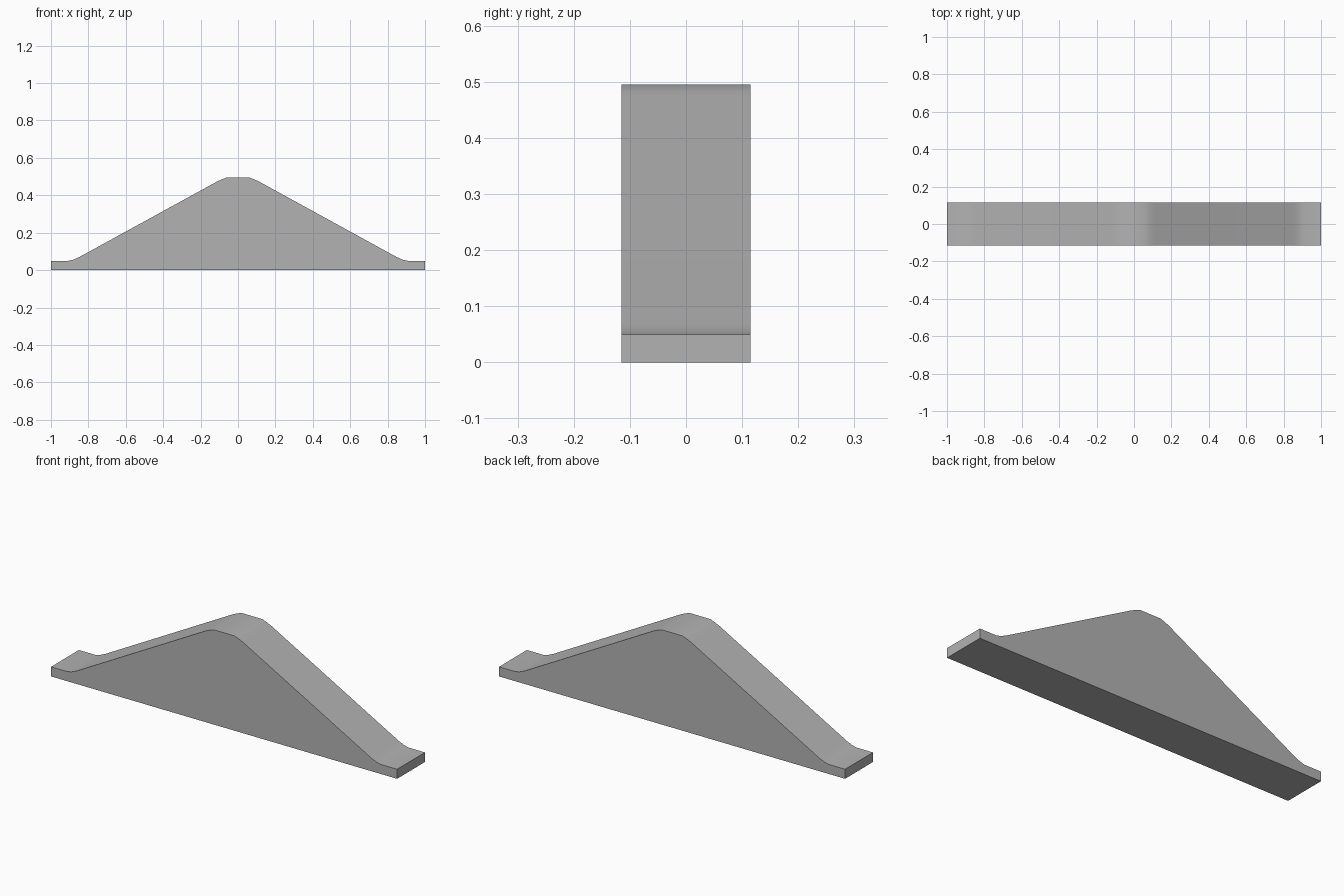
import bpy, bmesh
from math import radians

cube = bpy.data.objects.get("Cube")
if cube:
    bpy.data.objects.remove(cube, do_unlink=True)

HALF_DEPTH = 0.115

grey = bpy.data.materials.new("mid_grey")
grey.use_nodes = True
colour = (0.45, 0.45, 0.45, 1)
grey.diffuse_color = colour
grey.node_tree.nodes["Principled BSDF"].inputs["Base Color"].default_value = colour

# Right half of the outline, from the foot up to the flat crest
half = [(1, 0), (1, 0.05), (0.905, 0.05), (0.88, 0.056), (0.85, 0.069),
        (0.115, 0.472), (0.09, 0.484), (0.06, 0.495)]
outline = half + [(-x, z) for x, z in reversed(half)]

# Extrude the outline through the depth
bm = bmesh.new()
front = bm.faces.new([bm.verts.new((x, -HALF_DEPTH, z)) for x, z in outline])
back = bmesh.ops.extrude_face_region(bm, geom=[front], use_keep_orig=True)
moved = [v for v in back["geom"] if isinstance(v, bmesh.types.BMVert)]
bmesh.ops.translate(bm, verts=moved, vec=(0, 2 * HALF_DEPTH, 0))
bmesh.ops.recalc_face_normals(bm, faces=bm.faces)

mesh = bpy.data.meshes.new("ramp_block")
bm.to_mesh(mesh)
bm.free()
mesh.materials.append(grey)
block = bpy.data.objects.new("ramp_block", mesh)
bpy.context.collection.objects.link(block)

# Soft bends along the top, crisp sides and ends
bpy.context.view_layer.objects.active = block
block.select_set(True)
bpy.ops.object.shade_smooth_by_angle(angle=radians(40))
